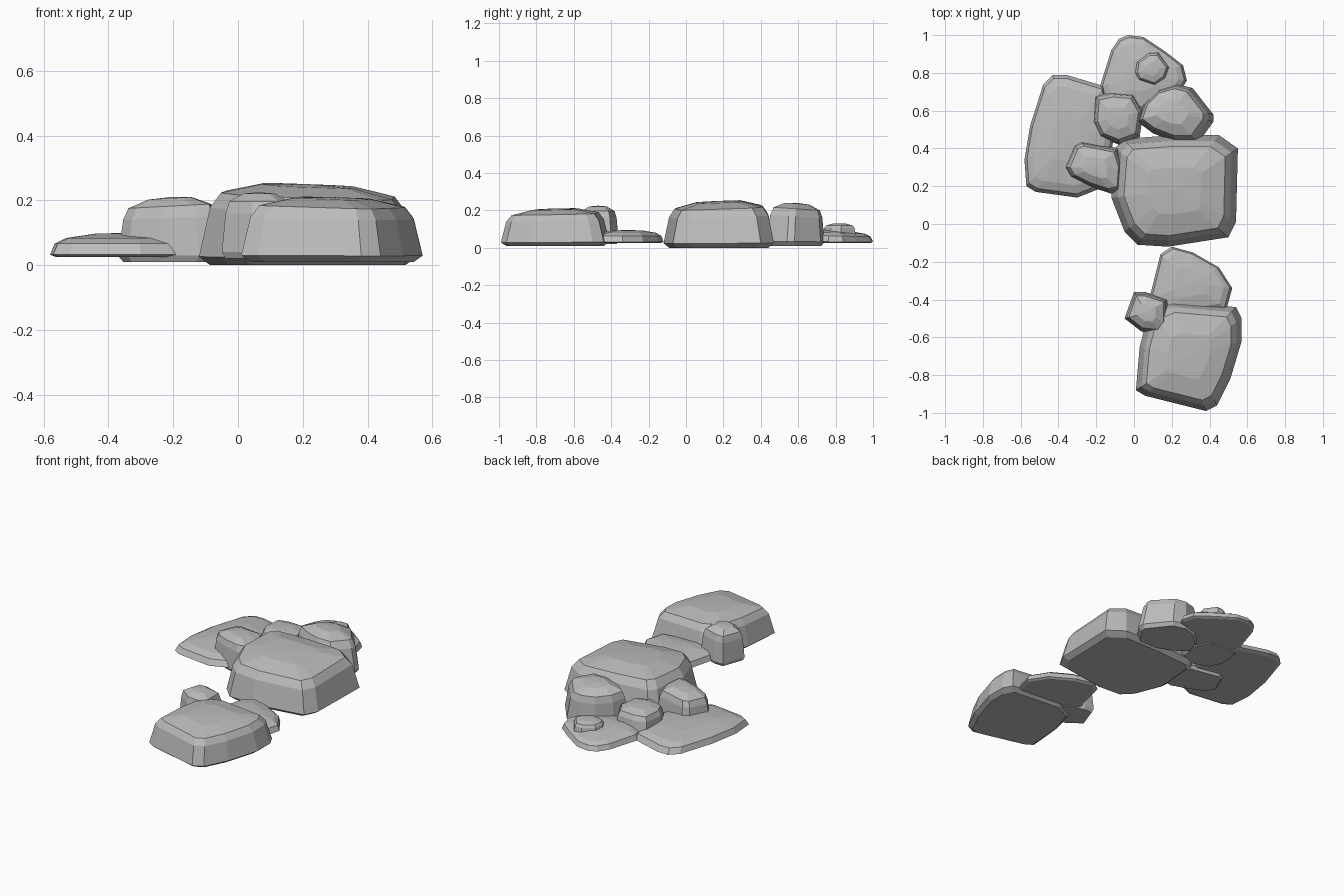
import bpy
import bmesh
from mathutils import Vector

cube = bpy.data.objects.get("Cube")
if cube:
    bpy.data.objects.remove(cube, do_unlink=True)

stone = bpy.data.materials.new("grey_stone")
stone.use_nodes = True
stone.diffuse_color = (0.5, 0.5, 0.5, 1)
bsdf = stone.node_tree.nodes["Principled BSDF"]
bsdf.inputs["Base Color"].default_value = (0.5, 0.5, 0.5, 1)
bsdf.inputs["Roughness"].default_value = 0.9

# Ring profiles from the underside to the crown: (outline scale, height share)
BOULDER = [(0.9, 0), (1, 0.1), (0.9, 0.68), (0.8, 0.86), (0.42, 0.98)]
SLAB = [(0.92, 0), (1, 0.1), (0.94, 0.55), (0.8, 0.78), (0.42, 0.96)]


def rock(name, outline, low, high, profile, tilt=(0, 0), lean=(0, 0)):
    """Loft a faceted rock from its widest outline.

    tilt slopes the top surface, lean shifts the crown sideways.
    """
    points = [Vector(p) for p in outline]
    centre = (Vector([min(p[i] for p in points) for i in (0, 1)])
              + Vector([max(p[i] for p in points) for i in (0, 1)])) / 2
    tilt, lean = Vector(tilt), Vector(lean)
    bm = bmesh.new()

    def vertex(offset, share):
        spot = centre + offset + lean * share * share
        z = low + (high - low) * share + tilt.dot(offset) * share
        return bm.verts.new((spot.x, spot.y, z))

    rings = [[vertex((p - centre) * scale, share) for p in points]
             for scale, share in profile]
    bm.faces.new(rings[0])
    count = len(points)
    for lower, upper in zip(rings, rings[1:]):
        for i in range(count):
            j = (i + 1) % count
            bm.faces.new((lower[i], lower[j], upper[j], upper[i]))
    peak = vertex(Vector((0, 0)), 1)
    for i in range(count):
        bm.faces.new((rings[-1][i], rings[-1][(i + 1) % count], peak))
    bmesh.ops.recalc_face_normals(bm, faces=bm.faces)

    mesh = bpy.data.meshes.new(name)
    bm.to_mesh(mesh)
    bm.free()
    mesh.materials.append(stone)
    obj = bpy.data.objects.new(name, mesh)
    bpy.context.collection.objects.link(obj)
    return obj


# Large boulders
rock("main_boulder",
     [(-.12, .14), (-.05, -.04), (.02, -.11), (.18, -.12), (.5, -.07),
      (.54, .01), (.55, .4), (.45, .47), (.2, .47), (-.06, .45), (-.1, .4)],
     0, .25, BOULDER, tilt=(-.04, .04))
rock("front_boulder",
     [(.01, -.88), (.06, -.91), (.38, -.99), (.44, -.96), (.51, -.82),
      (.57, -.62), (.57, -.5), (.54, -.44), (.2, -.41), (.08, -.46),
      (.03, -.65)],
     .01, .21, BOULDER, tilt=(-.03, .03))
rock("back_boulder",
     [(.02, .54), (.1, .48), (.23, .43), (.34, .43), (.42, .54), (.42, .58),
      (.31, .72), (.23, .74), (.13, .71), (.05, .63)],
     .01, .24, BOULDER, tilt=(0, -.08), lean=(-.02, .01))

# Medium stones wedged between the boulders
rock("left_stone",
     [(-.37, .3), (-.34, .25), (-.24, .2), (-.12, .16), (-.06, .17),
      (-.05, .3), (-.08, .4), (-.28, .44), (-.32, .42)],
     .01, .21, BOULDER, tilt=(.06, 0))
rock("middle_stone",
     [(-.22, .54), (-.18, .46), (-.08, .42), (.03, .46), (.05, .6),
      (0, .69), (-.12, .7), (-.21, .68)],
     .02, .17, BOULDER)
rock("small_knob",
     [(-.05, -.5), (.04, -.57), (.14, -.58), (.18, -.53), (.18, -.4),
      (.06, -.36), (0, -.36)],
     .02, .225, BOULDER)

# Low flat slabs
rock("left_slab",
     [(-.57, .2), (-.52, .17), (-.3, .14), (-.15, .2), (-.1, .5),
      (-.16, .73), (-.36, .79), (-.43, .79), (-.48, .74), (-.55, .52),
      (-.58, .34)],
     .025, .1, SLAB)
rock("back_slab",
     [(-.18, .73), (-.15, .6), (.02, .58), (.22, .66), (.28, .76),
      (.26, .84), (.17, .91), (.05, .99), (-.03, 1), (-.08, .98),
      (-.12, .92)],
     .025, .095, SLAB, tilt=(0, -.04))
rock("front_slab",
     [(.08, -.4), (.18, -.5), (.49, -.45), (.52, -.34), (.45, -.23),
      (.31, -.15), (.2, -.12), (.14, -.16)],
     .025, .095, SLAB)

# Pebble lying on the back slab
rock("pebble",
     [(0, .8), (.02, .76), (.11, .73), (.17, .77), (.19, .83), (.13, .91),
      (.08, .91), (.01, .86)],
     .05, .13, BOULDER)
